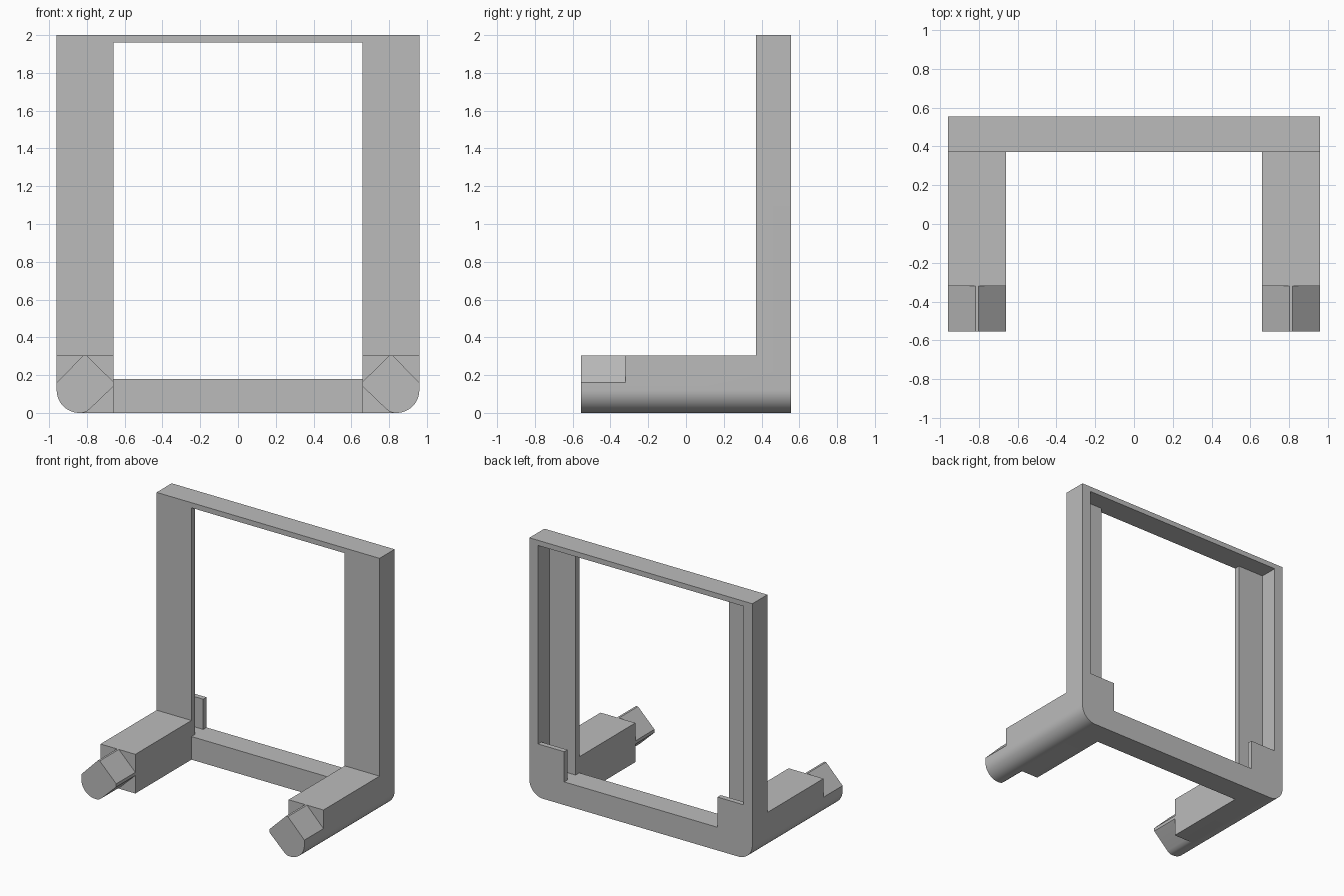
import bpy, bmesh
from math import sin, cos, pi, radians

cube = bpy.data.objects.get("Cube")
if cube:
    bpy.data.objects.remove(cube, do_unlink=True)

grey = bpy.data.materials.new("plain grey")
grey.use_nodes = True
GREY = (0.5, 0.5, 0.5, 1)
grey.diffuse_color = GREY
grey.node_tree.nodes["Principled BSDF"].inputs["Base Color"].default_value = GREY

# Main dimensions
W, IN, R = 0.96, 0.66, 0.12            # outer half width, opening half width, corner radius
FRONT, BACK, TIP = 0.37, 0.555, -0.555
RAIL, LEG_TOP, TOP = 0.18, 0.305, 2.0


def extrude(name, outline, y0, y1):
    """Extrude an x-z outline from y0 to y1."""
    bm = bmesh.new()
    face = bm.faces.new([bm.verts.new((x, y0, z)) for x, z in outline])
    moved = bmesh.ops.extrude_face_region(bm, geom=[face])["geom"]
    bmesh.ops.translate(bm, vec=(0, y1 - y0, 0),
                        verts=[v for v in moved if isinstance(v, bmesh.types.BMVert)])
    bmesh.ops.recalc_face_normals(bm, faces=bm.faces)
    mesh = bpy.data.meshes.new(name)
    bm.to_mesh(mesh)
    bm.free()
    mesh.materials.append(grey)
    ob = bpy.data.objects.new(name, mesh)
    bpy.context.collection.objects.link(ob)
    return ob


def rect(x0, x1, z0, z1):
    return [(x0, z0), (x1, z0), (x1, z1), (x0, z1)]


def mirror(points, side):
    return [(side * x, z) for x, z in points]


def combine(target, other, operation):
    """Apply a boolean and remove the helper."""
    mod = target.modifiers.new("join", "BOOLEAN")
    mod.operation, mod.solver, mod.object = operation, "EXACT", other
    bpy.context.view_layer.objects.active = target
    bpy.ops.object.modifier_apply(modifier=mod.name)
    bpy.data.objects.remove(other, do_unlink=True)


# Rounded lower outer corner, from the underside round to the side
STEPS = 12
corner = [(W - R + R * sin(i * pi / 2 / STEPS), R - R * cos(i * pi / 2 / STEPS))
          for i in range(STEPS + 1)]

# Upright frame with an opening and a wider rebate in the back
outline = corner + [(W, TOP), (-W, TOP)] + mirror(corner[::-1], -1)
frame = extrude("bracket_frame", outline, FRONT, BACK)
combine(frame, extrude("opening", rect(-IN, IN, RAIL, 1.96), 0.2, 0.7), "DIFFERENCE")
combine(frame, extrude("rebate", rect(-0.885, 0.885, RAIL, 1.96), 0.415, 0.7), "DIFFERENCE")

leg = [(IN, 0)] + corner + [(W, LEG_TOP), (IN, LEG_TOP)]
tip = [(0.785, 0.02), (0.805, 0.005), (0.825, 0)] + corner + [
    (W, 0.16), (0.818, LEG_TOP), (0.802, LEG_TOP), (IN, 0.165), (IN, 0.14)]

for side in (-1, 1):
    # Retaining tab at the back, leg, and diamond-shaped leg tip
    tab = rect(IN, 0.9, 0.1, 0.415)
    combine(frame, extrude("tab", mirror(tab, side), 0.515, BACK), "UNION")
    combine(frame, extrude("leg", mirror(leg, side), -0.32, 0.4), "UNION")
    combine(frame, extrude("leg_tip", mirror(tip, side), TIP, -0.2), "UNION")

# Tidy coplanar seams, then shade
bm = bmesh.new()
bm.from_mesh(frame.data)
bmesh.ops.remove_doubles(bm, verts=bm.verts, dist=0.0002)
bmesh.ops.dissolve_limit(bm, angle_limit=radians(0.5), verts=bm.verts, edges=bm.edges)
bm.to_mesh(frame.data)
bm.free()
bpy.ops.object.select_all(action="DESELECT")
frame.select_set(True)
bpy.context.view_layer.objects.active = frame
bpy.ops.object.shade_smooth_by_angle(angle=radians(30))
